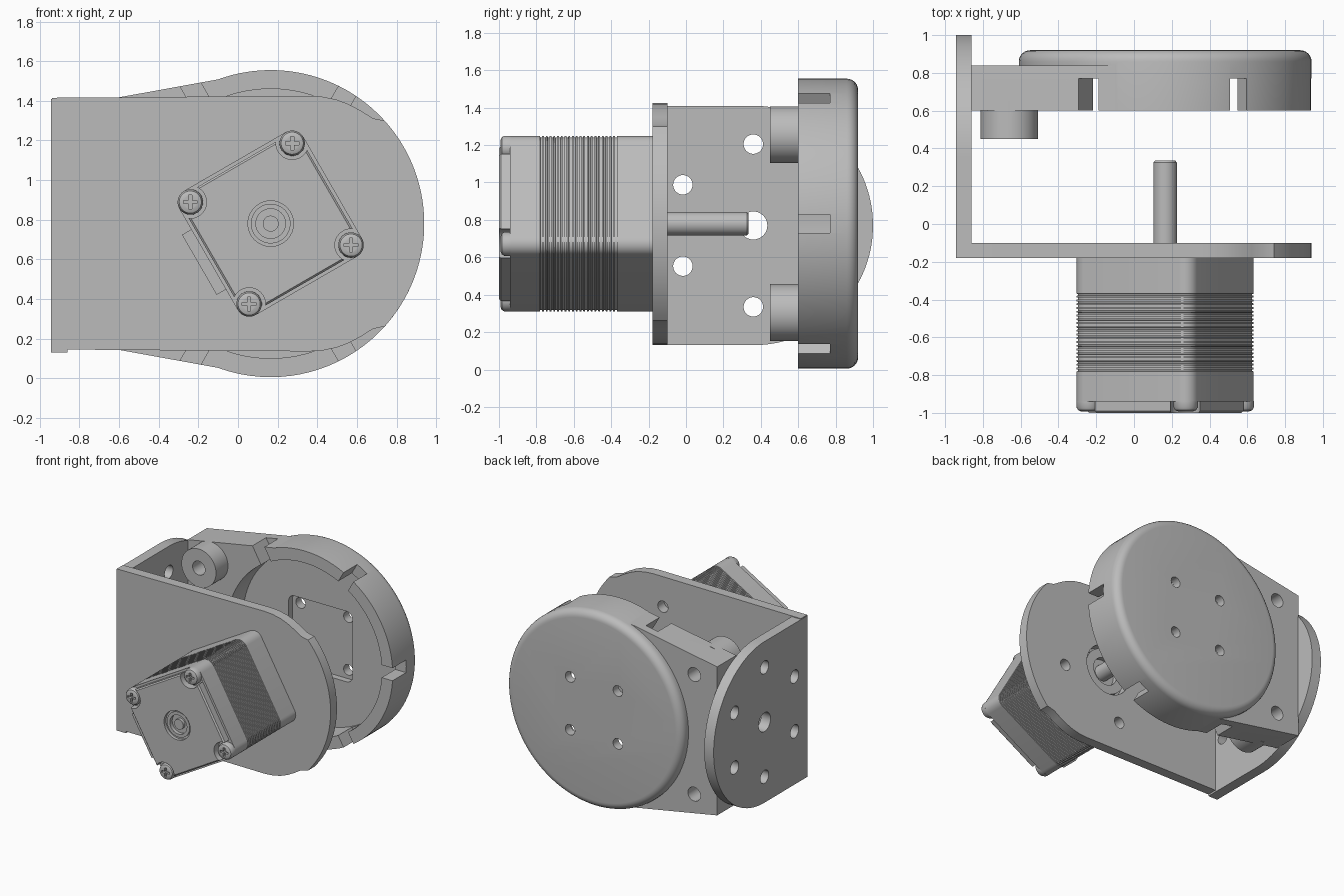
import bpy, bmesh
from math import sin, cos, pi, radians, sqrt

if "Cube" in bpy.data.objects:
    bpy.data.objects.remove(bpy.data.objects["Cube"])

grey = bpy.data.materials.new("machined_grey")
grey.use_nodes = True
grey.diffuse_color = (0.5, 0.5, 0.5, 1)
grey.node_tree.nodes["Principled BSDF"].inputs["Base Color"].default_value = (0.5, 0.5, 0.5, 1)

AX, AZ = 0.165, 0.78          # shaft axis
TILT = radians(30)            # motor rotation about the shaft
parts = []


def loft(name, sections, side=False, keep=True):
    """Solid through (outline, depth) sections; outlines lie in xz, or in yz when side is set."""
    bm = bmesh.new()
    loops = [[bm.verts.new((d, u, v) if side else (u, d, v)) for u, v in pts]
             for pts, d in sections]
    bm.faces.new(loops[0])
    bm.faces.new(loops[-1])
    for a, b in zip(loops, loops[1:]):
        for i in range(len(a)):
            j = (i + 1) % len(a)
            bm.faces.new((a[i], a[j], b[j], b[i]))
    bmesh.ops.recalc_face_normals(bm, faces=bm.faces)
    mesh = bpy.data.meshes.new(name)
    bm.to_mesh(mesh)
    bm.free()
    mesh.materials.append(grey)
    ob = bpy.data.objects.new(name, mesh)
    bpy.context.collection.objects.link(ob)
    if keep:
        parts.append(ob)
    return ob


def circle(u, v, r, n=48):
    return [(u + r * cos(2 * pi * i / n), v + r * sin(2 * pi * i / n)) for i in range(n)]


def rod(name, u, v, r, lo, hi, side=False, keep=True, n=48):
    c = circle(u, v, r, n)
    return loft(name, [(c, lo), (c, hi)], side, keep)


def combine(ob, other, op="DIFFERENCE"):
    """Apply a boolean and discard the helper."""
    m = ob.modifiers.new("bool", "BOOLEAN")
    m.operation, m.object, m.solver = op, other, "EXACT"
    bpy.context.view_layer.objects.active = ob
    bpy.ops.object.modifier_apply(modifier=m.name)
    bpy.data.objects.remove(other)


def drill(ob, u, v, r, lo, hi, side=False):
    combine(ob, rod("drill", u, v, r, lo, hi, side, False, 32))


def turned(u, v, ang=TILT):
    """Point given relative to the shaft axis, rotated about it."""
    return AX + u * cos(ang) - v * sin(ang), AZ + u * sin(ang) + v * cos(ang)


def box_pts(u0, u1, v0, v1, ang=TILT):
    return [turned(u, v, ang) for u, v in ((u0, v0), (u1, v0), (u1, v1), (u0, v1))]


def rounded_square(half, r, ang=TILT, n=8):
    pts = []
    for q in range(4):
        cx = (half - r) * (1 if q in (0, 3) else -1)
        cy = (half - r) * (1 if q < 2 else -1)
        for i in range(n + 1):
            a = (q + i / n) * pi / 2
            pts.append(turned(cx + r * cos(a), cy + r * sin(a), ang))
    return pts


SCREWS = [turned(sx * 0.297, sy * 0.297) for sx in (-1, 1) for sy in (-1, 1)]

# Front plate: straight bar blending into a round end about the shaft
R = 0.775
upper = [(0.36, 0.645), (0.43, 0.64), (0.5, 0.625), (0.56, 0.602), (0.62, 0.57), (0.68, 0.532)]
upper += [(AX + R * cos(radians(a)), R * sin(radians(a))) for a in range(42, 0, -3)]
outline = [(-0.94, 0.635)] + upper + [(AX + R, 0)]
outline = [(x, AZ + z) for x, z in outline] + [(x, AZ - z) for x, z in reversed(outline[:-1])]
plate = loft("front_plate", [(outline, -0.18), (outline, -0.10)])
drill(plate, AX, AZ, 0.2, -0.3, 0)
for x, z in SCREWS:
    drill(plate, x, z, 0.045, -0.3, 0)

# Side plate: round rear end with a ring of holes
CY, CZ, SR = 0.36, 0.77, 0.64
outline = [(-0.179, CZ - SR)]
outline += [(CY + SR * cos(radians(a)), CZ + SR * sin(radians(a))) for a in range(-90, 91, 4)]
outline += [(CY, CZ + SR), (-0.179, CZ + SR)]
side_plate = loft("side_plate", [(outline, -0.943), (outline, -0.86)], side=True)
drill(side_plate, CY, CZ, 0.075, -1.1, -0.7, True)
for k in range(6):
    a = radians(30 + 60 * k)
    drill(side_plate, CY + 0.435 * cos(a), CZ + 0.435 * sin(a), 0.052, -1.1, -0.7, True)

# Rear cup with a rounded back rim, joined to its mounting block
rings = [(circle(AX, AZ, R, 96), 0.60)]
for i in range(7):
    a = i / 6 * pi / 2
    rings.append((circle(AX, AZ, R - 0.06 + 0.06 * cos(a), 96), 0.86 + 0.06 * sin(a)))
cup = loft("rear_cup", rings)
block = [(-0.862, 0.19), (-0.1, 0.052), (0.1, 0.3), (0.1, 1.26), (-0.1, 1.508), (-0.862, 1.37)]
combine(cup, loft("block", [(block, 0.60), (block, 0.84)], keep=False), "UNION")

# Bosses on the block
for z in (1.255, 0.305):
    combine(cup, rod("boss", -0.66, z, 0.152, 0.45, 0.65, keep=False), "UNION")
    drill(cup, -0.66, z, 0.055, 0.3, 1.1)

# Cup hollow, square recess, rim slots and floor holes
combine(cup, rod("hollow", AX, AZ, 0.68, 0.5, 0.80, keep=False, n=96))
recess = rounded_square(0.28, 0.05, 0)
combine(cup, loft("recess", [(recess, 0.7), (recess, 0.85)], keep=False))
for k in (0, 1, 2, 4, 5):
    slot = box_pts(0.6, 0.95, -0.05, 0.05, radians(60 * k))
    combine(cup, loft("slot", [(slot, 0.5), (slot, 0.77)], keep=False))
for sx in (-1, 1):
    for sz in (-1, 1):
        drill(cup, AX + sx * 0.21, AZ + sz * 0.21, 0.042, 0.6, 1.1)

# Motor body with fine lamination grooves round its middle
full, groove = rounded_square(0.362, 0.07), rounded_square(0.355, 0.066)
sections = [(full, -0.94)]
N, lo, hi = 21, -0.78, -0.36
step = (hi - lo) / N
for i in range(N):
    y = lo + i * step
    sections += [(full, y), (groove, y + 0.001), (groove, y + step / 2), (full, y + step / 2 + 0.001)]
sections.append((full, -0.18))
loft("motor_body", sections)

# Motor end cap with corner pockets and a stepped centre recess
cap = loft("motor_end_cap", [(rounded_square(0.335, 0.06), -1.0), (rounded_square(0.345, 0.06), -0.99),
                             (rounded_square(0.345, 0.06), -0.935)])
for x, z in SCREWS:
    drill(cap, x, z, 0.082, -1.1, -0.941)
drill(cap, AX, AZ, 0.115, -1.1, -0.975)
drill(cap, AX, AZ, 0.075, -1.1, -0.955)
rod("rear_shaft_end", AX, AZ, 0.04, -0.98, -0.94)
rim = rod("rear_bearing_ring", AX, AZ, 0.1, -0.985, -0.95)
drill(rim, AX, AZ, 0.075, -1.1, -0.9)

# Domed cross-head screws
for x, z in SCREWS:
    head = loft("motor_screw", [(circle(x, z, 0.04), -0.992), (circle(x, z, 0.056), -0.985),
                                (circle(x, z, 0.064), -0.97), (circle(x, z, 0.064), -0.938)])
    for w, h in ((0.035, 0.008), (0.008, 0.035)):
        cross = [(x + w * i, z + h * j) for i, j in ((-1, -1), (1, -1), (1, 1), (-1, 1))]
        combine(head, loft("cross", [(cross, -1.1), (cross, -0.97)], keep=False))

# Cable connector on the motor's lower left face
conn = box_pts(-0.416, -0.34, -0.175, 0.175)
loft("motor_connector", [(conn, -0.93), (conn, -0.79)])

# Pilot ring and output shaft
pilot = rod("motor_pilot", AX, AZ, 0.18, -0.19, -0.13)
drill(pilot, AX, AZ, 0.11, -0.17, 0)
loft("output_shaft", [(circle(AX, AZ, 0.0625), -0.2), (circle(AX, AZ, 0.0625), 0.325),
                      (circle(AX, AZ, 0.054), 0.335)])

# Smooth shading with crisp edges
bpy.ops.object.select_all(action="DESELECT")
for ob in parts:
    ob.select_set(True)
bpy.context.view_layer.objects.active = cup
bpy.ops.object.shade_smooth_by_angle(angle=radians(30))
